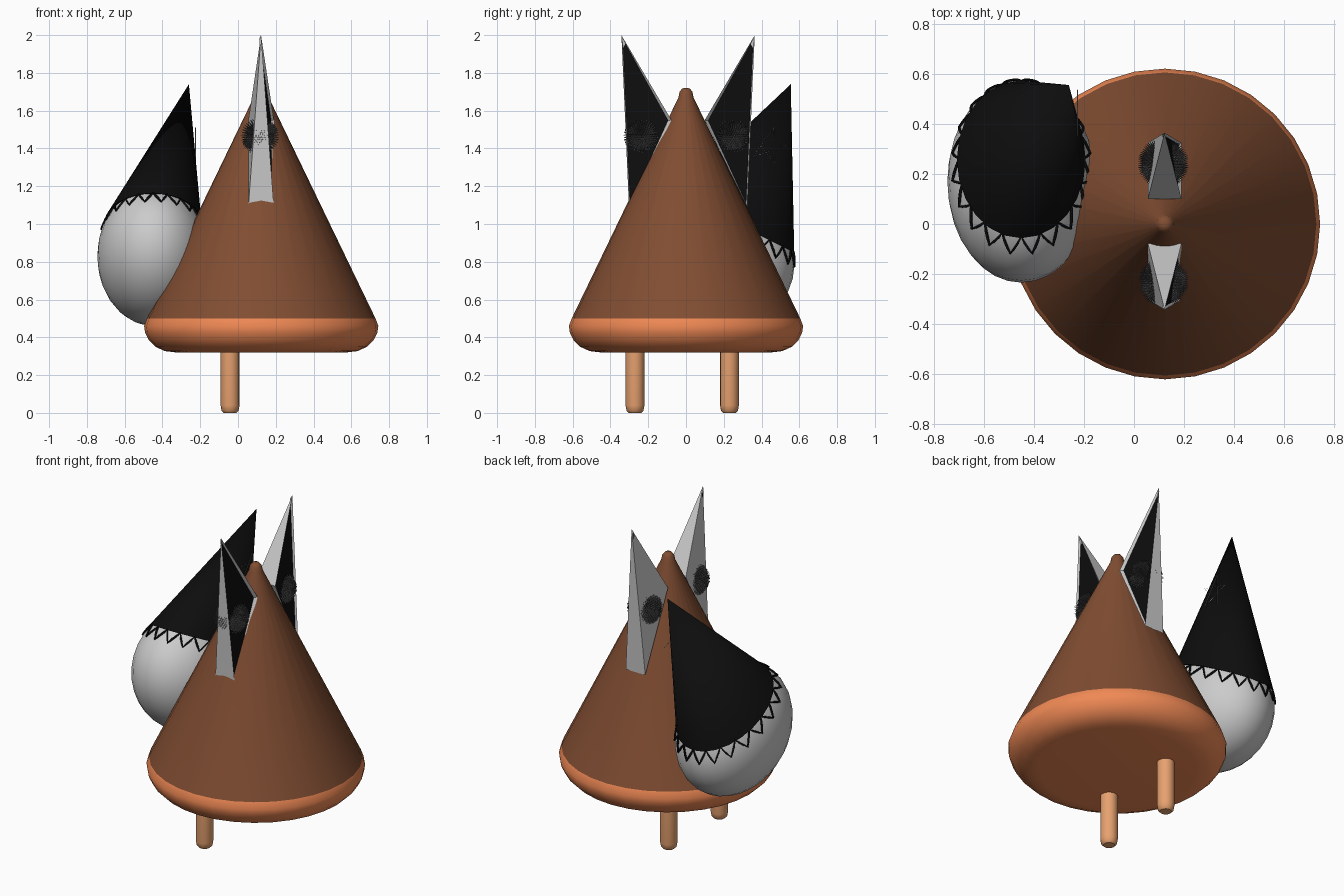
import bpy, bmesh, math
from mathutils import Matrix, Vector

if "Cube" in bpy.data.objects:
    bpy.data.objects.remove(bpy.data.objects["Cube"])


def material(name, rgb):
    m = bpy.data.materials.new(name)
    m.diffuse_color = (*rgb, 1)
    m.use_nodes = True
    m.node_tree.nodes["Principled BSDF"].inputs["Base Color"].default_value = m.diffuse_color
    return m


BROWN = material("brown", (0.22, 0.075, 0.032))
ORANGE = material("orange", (0.87, 0.25, 0.09))
TAN = material("tan", (0.80, 0.36, 0.16))
BLACK = material("black", (0.004, 0.004, 0.004))
DARK = material("dark_grey", (0.12, 0.12, 0.12))


def make(name, bm, mats=(), smooth=None, matrix=None):
    bmesh.ops.recalc_face_normals(bm, faces=bm.faces)
    me = bpy.data.meshes.new(name)
    bm.to_mesh(me)
    bm.free()
    ob = bpy.data.objects.new(name, me)
    bpy.context.collection.objects.link(ob)
    for m in mats:
        me.materials.append(m)
    if matrix:
        ob.matrix_world = matrix
    if smooth:
        bpy.ops.object.select_all(action='DESELECT')
        ob.select_set(True)
        bpy.context.view_layer.objects.active = ob
        bpy.ops.object.shade_smooth_by_angle(angle=math.radians(smooth))
    return ob


def lathe(name, profile, centre, sides, mats, smooth=40, split=None):
    """Revolve (radius, z) points about z; faces below split use material 1."""
    bm = bmesh.new()
    rings = [[bm.verts.new((centre[0] + r * math.cos(2 * math.pi * i / sides),
                            centre[1] + r * math.sin(2 * math.pi * i / sides), z))
              for i in range(sides)] for r, z in profile]
    for a, b in zip(rings, rings[1:]):
        for i in range(sides):
            j = (i + 1) % sides
            bm.faces.new((a[i], a[j], b[j], b[i]))
    bm.faces.new(rings[0])
    bm.faces.new(rings[-1])
    if split:
        for f in bm.faces:
            f.material_index = int(f.calc_center_median().z < split)
    return make(name, bm, mats, smooth)


def wire(name, pts, radius, mat, matrix=None):
    """Closed thin tube through the points."""
    cu = bpy.data.curves.new(name, 'CURVE')
    cu.dimensions = '3D'
    cu.bevel_depth = radius
    cu.bevel_resolution = 0
    sp = cu.splines.new('POLY')
    sp.points.add(len(pts) - 1)
    for p, c in zip(sp.points, pts):
        p.co = (*c, 1)
    sp.use_cyclic_u = True
    if mat:
        cu.materials.append(mat)
    ob = bpy.data.objects.new(name, cu)
    bpy.context.collection.objects.link(ob)
    if matrix:
        ob.matrix_world = matrix
    bpy.ops.object.select_all(action='DESELECT')
    ob.select_set(True)
    bpy.context.view_layer.objects.active = ob
    bpy.ops.object.convert(target='MESH')


# Cone body with rounded orange skirt
lathe("body", [(0.45, 0.32), (0.51, 0.327), (0.56, 0.35), (0.595, 0.385), (0.615, 0.425),
               (0.62, 0.46), (0.605, 0.50), (0.04, 1.67), (0.034, 1.70), (0.02, 1.717),
               (0.008, 1.72)], (0.123, 0), 32, (BROWN, ORANGE), split=0.49)

# Legs
for side, y in (("left", -0.27), ("right", 0.23)):
    lathe(side + "_leg", [(0.033, 0), (0.045, 0.012), (0.05, 0.04), (0.05, 0.36)],
          (-0.042, y), 16, (TAN,))

# Ears: four-sided spikes with a recessed black panel, and a spiky pompom each
for side, s in (("left", -1), ("right", 1)):
    bm = bmesh.new()
    P = lambda x, y, z: bm.verts.new((x, 0.011 + s * y, z))
    tip = P(0.122, 0.353, 2.0)
    base = [P(0.055, 0.088, 1.55), P(0.19, 0.088, 1.55), P(0.19, 0.313, 1.09), P(0.055, 0.313, 1.09)]
    faces = [bm.faces.new((base[i], base[(i + 1) % 4], tip)) for i in range(4)]
    bm.faces.new(base)
    bmesh.ops.recalc_face_normals(bm, faces=bm.faces)
    bmesh.ops.inset_region(bm, faces=[faces[1]], thickness=0.02, depth=-0.012)
    faces[1].material_index = 1
    grey = material("ear_grey", (0.8, 0.8, 0.8))
    make(side + "_ear", bm, (grey, BLACK))

    bm = bmesh.new()
    bmesh.ops.create_icosphere(bm, subdivisions=4, radius=0.07)
    poked = bmesh.ops.poke(bm, faces=bm.faces)
    for v in poked["verts"]:
        v.co = v.co.normalized() * 0.103
    make(side + "_pompom", bm, (DARK,), matrix=Matrix.Translation((0.117, 0.006 + s * 0.235, 1.465)))

# Tilted egg-shaped pouch
TILT = Matrix.Translation((-0.45, 0.17, 0.83)) @ Matrix.Rotation(-math.radians(26.57), 4, 'X')
RX, RY, RZ = 0.295, 0.415, 0.356
bm = bmesh.new()
bmesh.ops.create_uvsphere(bm, u_segments=32, v_segments=16, radius=1)
bmesh.ops.scale(bm, verts=bm.verts, vec=(RX, RY, RZ))
make("pouch", bm, smooth=60, matrix=TILT)

# Pointed black cap on the pouch
bm = bmesh.new()
tip = bm.verts.new((0.19, -0.063, 0.986))
rim = [bm.verts.new((0.257 * math.cos(2 * math.pi * i / 24), 0.352 * math.sin(2 * math.pi * i / 24), 0.197))
       for i in range(24)]
for i in range(24):
    bm.faces.new((rim[i], rim[(i + 1) % 24], tip))
bm.faces.new(rim)
make("cap", bm, (BLACK,), smooth=40, matrix=TILT)

# Zigzag trim following the pouch below the cap
pts = []
for i in range(120):
    z = 0.2 - 0.07 * (1 - abs(i % 6 - 3) / 3)
    k = 1.012 * math.sqrt(1 - (z / RZ) ** 2)
    a = 2 * math.pi * i / 120
    pts.append((RX * k * math.cos(a), RY * k * math.sin(a), z))
wire("zigzag_trim", pts, 0.006, BLACK, TILT)

# Thin five-pointed star outline on the cap's side
star = [Vector((-0.225, 0.435 + 0.1 * math.sin(a), 1.415 + 0.1 * math.cos(a)))
        for a in (0.3 + 4 * math.pi * i / 5 for i in range(5))]
wire("star", star, 0.0015, None)
